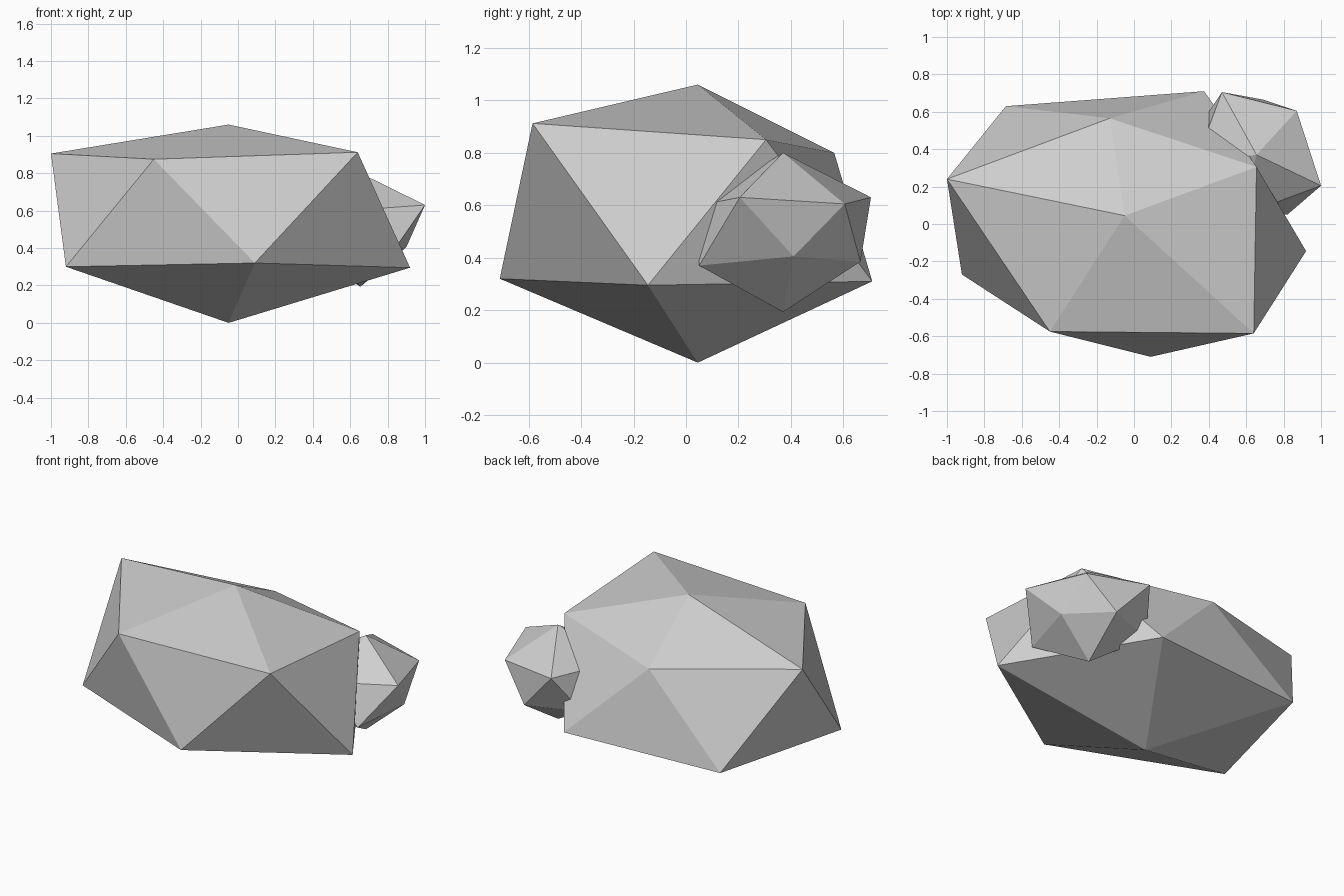
import bpy, bmesh

if "Cube" in bpy.data.objects:
    bpy.data.objects.remove(bpy.data.objects["Cube"])

stone = bpy.data.materials.new("stone grey")
stone.diffuse_color = (0.62, 0.62, 0.62, 1)
stone.use_nodes = True
stone.node_tree.nodes["Principled BSDF"].inputs["Base Color"].default_value = stone.diffuse_color


def rock(name, bottom, lower, upper, top):
    """Distorted icosahedron: two poles and two rings of five corners.
    lower[i] sits between upper[i - 1] and upper[i]."""
    bm = bmesh.new()
    b, t = bm.verts.new(bottom), bm.verts.new(top)
    lo = [bm.verts.new(p) for p in lower]
    up = [bm.verts.new(p) for p in upper]
    for i in range(5):
        j = (i + 1) % 5
        bm.faces.new((b, lo[j], lo[i]))
        bm.faces.new((lo[i], lo[j], up[i]))
        bm.faces.new((up[i], lo[j], up[j]))
        bm.faces.new((t, up[i], up[j]))
    bmesh.ops.recalc_face_normals(bm, faces=bm.faces)
    mesh = bpy.data.meshes.new(name)
    bm.to_mesh(mesh)
    bm.free()
    mesh.materials.append(stone)
    obj = bpy.data.objects.new(name, mesh)
    bpy.context.collection.objects.link(obj)
    return obj


# main boulder
rock("large_rock",
     (-0.05, 0.045, 0.0),
     [(0.09, -0.71, 0.32), (0.92, -0.145, 0.295), (0.375, 0.71, 0.31),
      (-0.685, 0.63, 0.30), (-0.92, -0.27, 0.30)],
     [(0.64, -0.585, 0.912), (0.655, 0.305, 0.85), (-0.13, 0.565, 0.80),
      (-1.0, 0.24, 0.905), (-0.45, -0.575, 0.875)],
     (-0.05, 0.045, 1.06))

# small stone sunk into its back right side
rock("small_rock",
     (0.655, 0.37, 0.193),
     [(0.82, 0.05, 0.37), (0.90, 0.41, 0.405), (0.69, 0.665, 0.385),
      (0.36, 0.54, 0.38), (0.45, 0.13, 0.38)],
     [(1.0, 0.205, 0.63), (0.87, 0.605, 0.605), (0.47, 0.705, 0.63),
      (0.33, 0.33, 0.62), (0.58, 0.05, 0.60)],
     (0.655, 0.37, 0.80))
